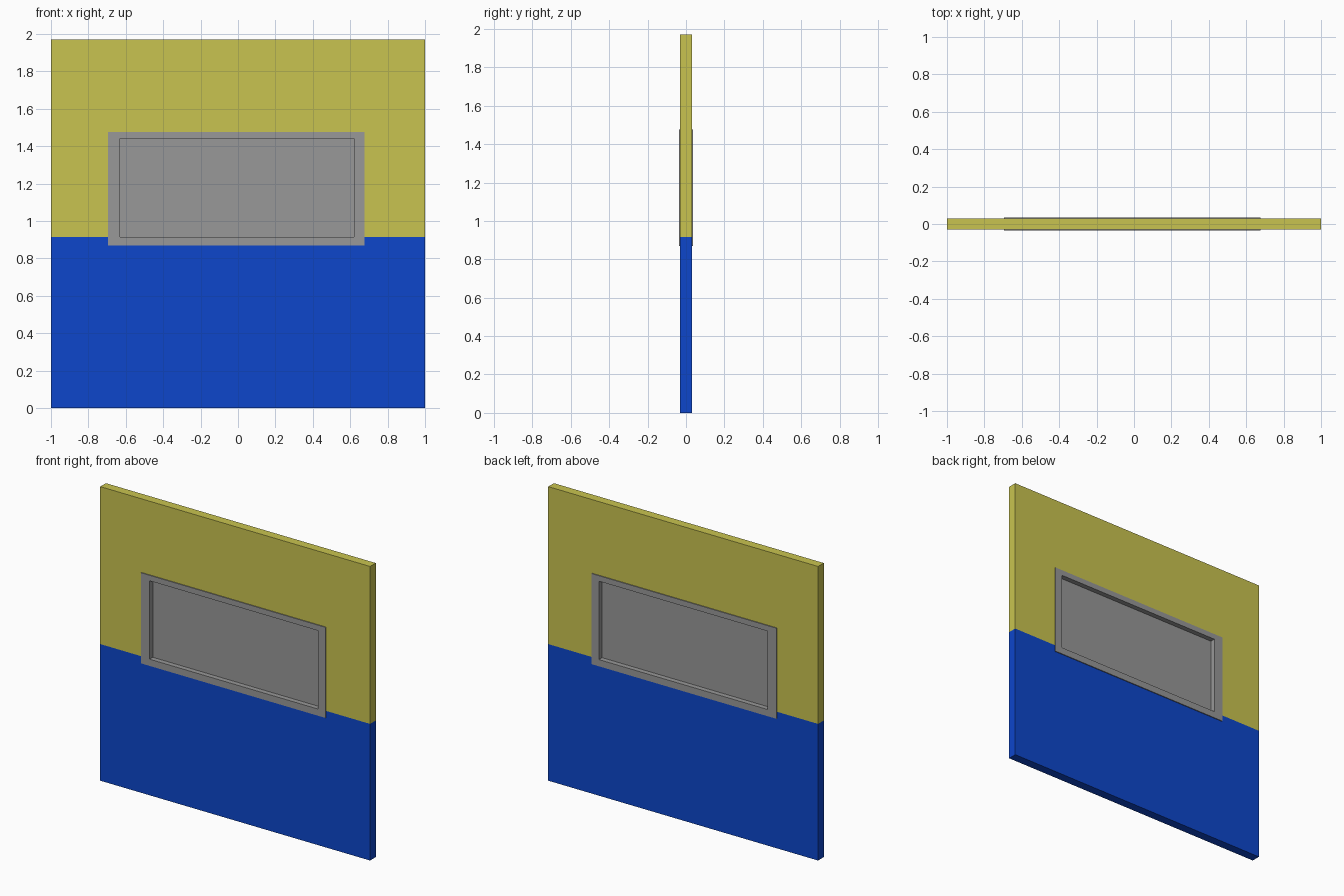
import bpy, bmesh

if "Cube" in bpy.data.objects:
    bpy.data.objects.remove(bpy.data.objects["Cube"])


def material(name, rgb):
    m = bpy.data.materials.new(name)
    m.diffuse_color = (*rgb, 1)
    m.use_nodes = True
    m.node_tree.nodes["Principled BSDF"].inputs["Base Color"].default_value = m.diffuse_color
    return m


BLUE = material("blue paint", (0.004, 0.061, 0.597))
YELLOW = material("yellow paint", (0.584, 0.552, 0.080))
GREY = material("grey metal", (0.314, 0.314, 0.314))

SPLIT = 0.915                      # height where blue meets yellow
OUTER_X, OUTER_Z = (-0.695, 0.675), (0.87, 1.477)
INNER_X, INNER_Z = (-0.63, 0.62), (0.915, 1.44)


def slab(name, xs, zs, holes, thickness, mats, pick=lambda z: 0):
    """Upright sheet of grid cells, minus the holes, thickened about y = 0."""
    bm = bmesh.new()
    grid = [[bm.verts.new((x, 0, z)) for x in xs] for z in zs]
    for j in range(len(zs) - 1):
        for i in range(len(xs) - 1):
            if (i, j) not in holes:
                f = bm.faces.new((grid[j][i], grid[j][i + 1],
                                  grid[j + 1][i + 1], grid[j + 1][i]))
                f.material_index = pick((zs[j] + zs[j + 1]) / 2)
    me = bpy.data.meshes.new(name)
    bm.to_mesh(me)
    bm.free()
    for m in mats:
        me.materials.append(m)
    ob = bpy.data.objects.new(name, me)
    bpy.context.collection.objects.link(ob)
    mod = ob.modifiers.new("thickness", 'SOLIDIFY')
    mod.thickness = thickness
    mod.offset = 0
    return ob


# Two-tone wall panel with an opening for the window
slab("wall_panel", (-1, *OUTER_X, 1), (0, OUTER_Z[0], SPLIT, OUTER_Z[1], 1.97),
     {(1, 1), (1, 2)}, 0.06, (BLUE, YELLOW), lambda z: int(z > SPLIT))

# Raised frame lining the opening on both sides
slab("window_frame", (OUTER_X[0], *INNER_X, OUTER_X[1]),
     (OUTER_Z[0], *INNER_Z, OUTER_Z[1]), {(1, 1)}, 0.072, (GREY,))

# Recessed pane in the middle of the frame
slab("window_pane", INNER_X, INNER_Z, set(), 0.004, (GREY,))
